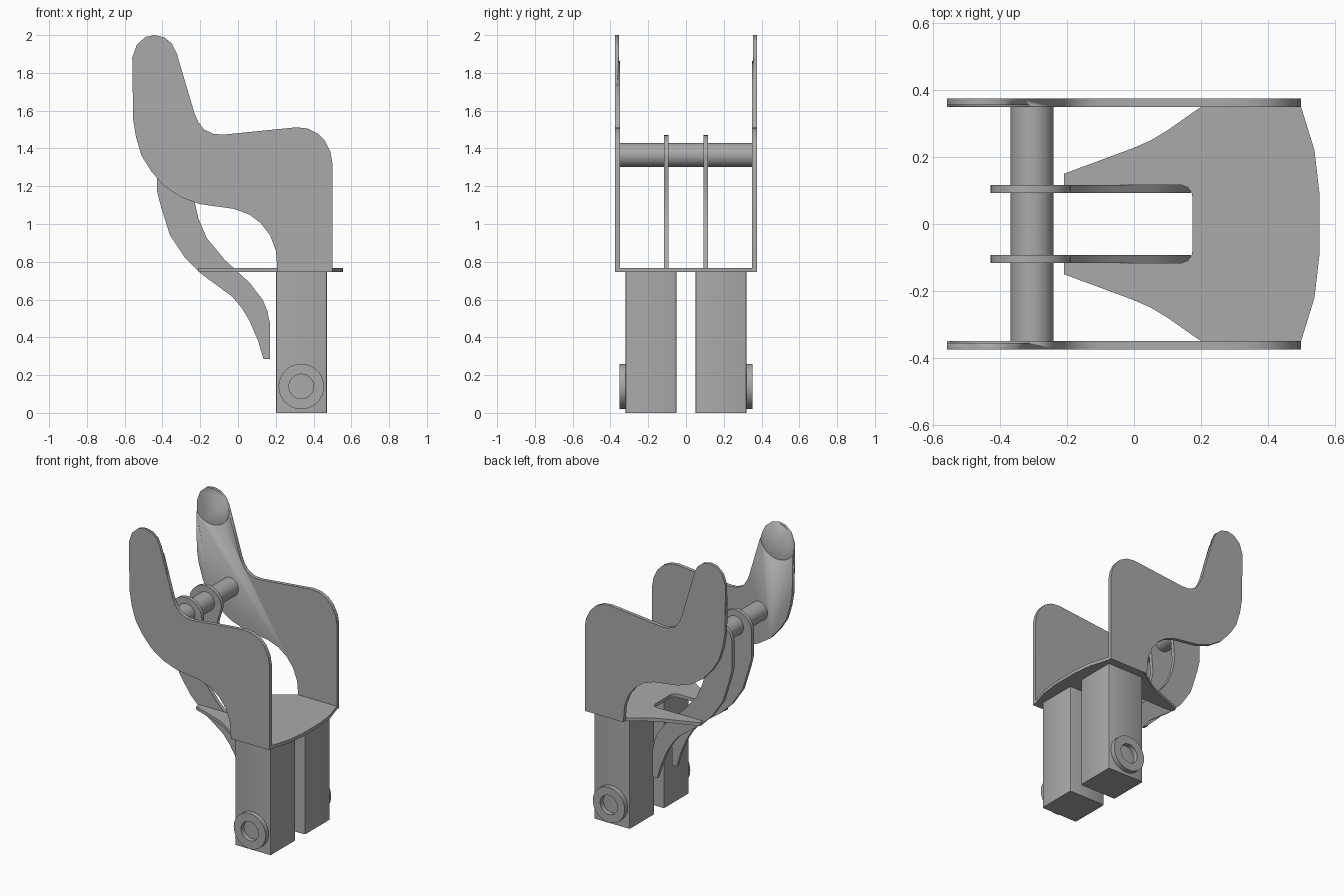
import bpy, bmesh, math
from mathutils import Matrix, Vector

old = bpy.data.objects.get("Cube")
if old:
    bpy.data.objects.remove(old, do_unlink=True)

grey = bpy.data.materials.new("plain_grey")
grey.use_nodes = True
colour = (0.4, 0.4, 0.4, 1)
grey.diffuse_color = colour
grey.node_tree.nodes["Principled BSDF"].inputs["Base Color"].default_value = colour


def finish(name, bm, smooth=True):
    """Turn a bmesh into a named grey object."""
    bmesh.ops.recalc_face_normals(bm, faces=bm.faces)
    mesh = bpy.data.meshes.new(name)
    bm.to_mesh(mesh)
    bm.free()
    mesh.materials.append(grey)
    obj = bpy.data.objects.new(name, mesh)
    bpy.context.collection.objects.link(obj)
    if smooth:
        bpy.ops.object.select_all(action="DESELECT")
        obj.select_set(True)
        bpy.context.view_layer.objects.active = obj
        bpy.ops.object.shade_smooth_by_angle(angle=math.radians(35))
    return obj


def extrude_outline(name, points, direction):
    """Fill a closed outline and give it thickness along direction."""
    bm = bmesh.new()
    face = bm.faces.new([bm.verts.new(p) for p in points])
    result = bmesh.ops.extrude_face_region(bm, geom=[face], use_keep_orig=True)
    moved = [g for g in result["geom"] if isinstance(g, bmesh.types.BMVert)]
    bmesh.ops.translate(bm, verts=moved, vec=Vector(direction))
    return finish(name, bm)


def rod(name, x, y, z, radius, length, sides=48):
    """Cylinder lying along y."""
    bm = bmesh.new()
    place = Matrix.Translation((x, y, z)) @ Matrix.Rotation(math.pi / 2, 4, "X")
    bmesh.ops.create_cone(bm, cap_ends=True, segments=sides, radius1=radius,
                          radius2=radius, depth=length, matrix=place)
    return finish(name, bm)


def ring(name, x, z, y0, y1, outer, inner, sides=48):
    """Flat collar with a round opening, lying along y."""
    bm = bmesh.new()
    loops = []
    for radius, y in ((outer, y0), (outer, y1), (inner, y1), (inner, y0)):
        loops.append([bm.verts.new((x + radius * math.cos(a), y, z + radius * math.sin(a)))
                      for a in (2 * math.pi * i / sides for i in range(sides))])
    for k in range(4):
        a, b = loops[k], loops[(k + 1) % 4]
        for i in range(sides):
            j = (i + 1) % sides
            bm.faces.new((a[i], a[j], b[j], b[i]))
    return finish(name, bm)


# Base plate with tapering prongs and a central slot
half = [(.555, .09), (.54, .22), (.5, .35), (.2, .35), (.1, .28), (.05, .25),
        (0, .228), (-.21, .15), (-.21, .117), (.14, .117), (.16, .11),
        (.172, .095), (.175, .08)]
outline = half + [(x, -y) for x, y in reversed(half)]
extrude_outline("base_plate", [(x, y, .745) for x, y in outline], (0, 0, .022))

# Side plates: wide body, curved arm and rounded upright tip
side = [(.5, .745), (.5, 1.32), (.49, 1.38), (.46, 1.44), (.42, 1.48), (.37, 1.505),
        (.31, 1.512), (.24, 1.505), (-.08, 1.473), (-.13, 1.477), (-.18, 1.5),
        (-.21, 1.54), (-.23, 1.585), (-.325, 1.905), (-.35, 1.955), (-.39, 1.988),
        (-.44, 2), (-.49, 1.99), (-.535, 1.95), (-.56, 1.88), (-.555, 1.55),
        (-.54, 1.46), (-.51, 1.36), (-.46, 1.28), (-.39, 1.2), (-.3, 1.14),
        (-.2, 1.105), (-.02, 1.08), (.06, 1.05), (.12, 1.005), (.17, .94),
        (.2, .86), (.21, .745)]

# Curved hooks that carry the cross bar
lower = [(-.43, 1.18), (-.41, 1.1), (-.36, .94), (-.28, .82), (-.2, .74), (-.03, .615),
         (.02, .555), (.06, .49), (.105, .385), (.135, .285), (.17, .285), (.17, .47),
         (.155, .54), (.13, .6), (.06, .69), (-.07, .81), (-.165, .925), (-.21, 1.03),
         (-.23, 1.12), (-.22, 1.25)]
eye = [(-.31 + .12 * math.cos(a), 1.35 + .12 * math.sin(a))
       for a in (math.pi * i / 16 for i in range(17))]
hook = lower + eye

for label, s in (("front", -1), ("back", 1)):
    plate = extrude_outline(label + "_side_plate", [(x, s * .35, z) for x, z in side],
                            (0, s * .025, 0))
    # Shallow round recess on the inner face of the tip
    cutter = rod("tip_cutter", -.445, s * .346, 1.885, .135, .02)
    cutter.hide_render = True
    cut = plate.modifiers.new("tip_recess", "BOOLEAN")
    cut.operation = "DIFFERENCE"
    cut.solver = "EXACT"
    cut.object = cutter
    bpy.context.view_layer.objects.active = plate
    bpy.ops.object.modifier_apply(modifier=cut.name)
    bpy.data.objects.remove(cutter, do_unlink=True)

    extrude_outline(label + "_hook", [(x, s * .092, z) for x, z in hook],
                    (0, s * .025, 0))

    # Square leg with softened upright edges
    bm = bmesh.new()
    place = Matrix.Translation((.335, s * .185, .3725)) @ Matrix.Diagonal((.27, .27, .745, 1))
    bmesh.ops.create_cube(bm, size=1, matrix=place)
    upright = [e for e in bm.edges if abs(e.verts[0].co.z - e.verts[1].co.z) > .5]
    bmesh.ops.bevel(bm, geom=upright, offset=.009, segments=2, profile=.5, affect="EDGES")
    finish(label + "_leg", bm)

    # Pivot collar on the outer face of the leg
    ring(label + "_pivot_collar", .335, .14, s * .315, s * .353, .12, .065)

# Cross bar between the side plates
rod("cross_bar", -.305, 0, 1.365, .064, .7)
